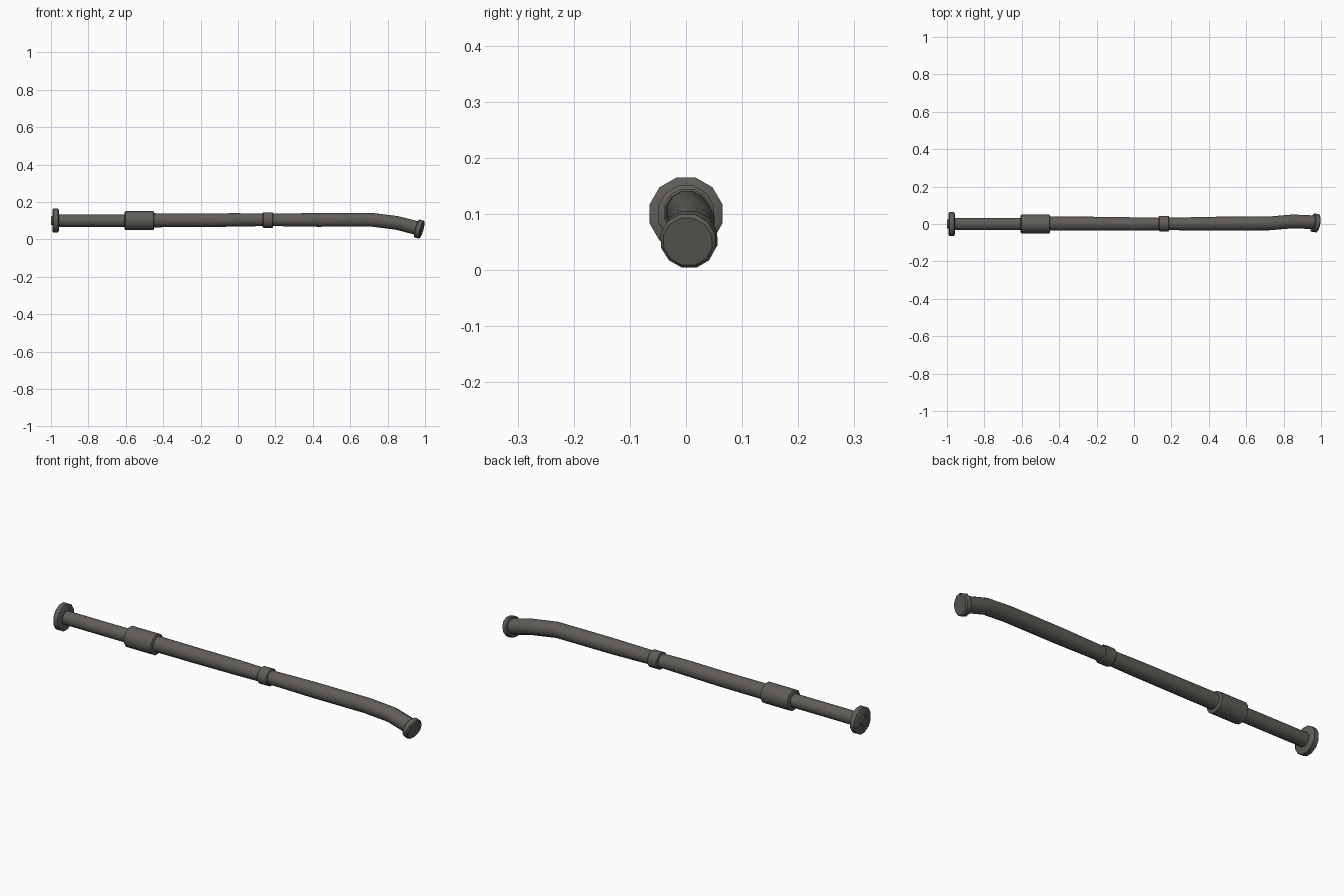
import bpy, bmesh, math
from mathutils import Vector

if "Cube" in bpy.data.objects:
    bpy.data.objects.remove(bpy.data.objects["Cube"])

metal = bpy.data.materials.new("dark grey metal")
metal.diffuse_color = (0.115, 0.108, 0.098, 1)
metal.use_nodes = True
metal.node_tree.nodes["Principled BSDF"].inputs["Base Color"].default_value = metal.diffuse_color
SIDES = 12


def sweep(name, stations, axis=None):
    """Skin 12-sided rings given as (x, y, z, radius), capped at both ends."""
    bm = bmesh.new()
    pts = [Vector(s[:3]) for s in stations]
    rings = []
    for i, s in enumerate(stations):
        t = axis or (pts[min(i + 1, len(pts) - 1)] - pts[max(i - 1, 0)])
        t = Vector(t).normalized()
        side = Vector((0, 0, 1)).cross(t).normalized()
        up = t.cross(side)
        ring = []
        for k in range(SIDES):
            a = 2 * math.pi * (k + 0.5) / SIDES
            ring.append(bm.verts.new(pts[i] + s[3] * (math.cos(a) * side + math.sin(a) * up)))
        rings.append(ring)
    for r0, r1 in zip(rings, rings[1:]):
        for k in range(SIDES):
            n = (k + 1) % SIDES
            bm.faces.new((r0[k], r0[n], r1[n], r1[k]))
    bm.faces.new(rings[0])
    bm.faces.new(rings[-1])
    bmesh.ops.recalc_face_normals(bm, faces=bm.faces)
    me = bpy.data.meshes.new(name)
    bm.to_mesh(me)
    bm.free()
    me.materials.append(metal)
    ob = bpy.data.objects.new(name, me)
    bpy.context.collection.objects.link(ob)
    bpy.ops.object.select_all(action='DESELECT')
    ob.select_set(True)
    bpy.context.view_layer.objects.active = ob
    bpy.ops.object.shade_smooth_by_angle(angle=math.radians(35))
    return ob


def straight(name, profile, y=0.0, z=0.1):
    """Turned part along x from (x, radius) pairs."""
    return sweep(name, [(x, y, z, r) for x, r in profile], Vector((1, 0, 0)))


# Left end: flange with a small raised hub, then the thin rod
straight("end_flange", [(-0.993, 0.058), (-0.987, 0.067), (-0.963, 0.067), (-0.958, 0.058)])
straight("flange_hub", [(-1.0, 0.024), (-0.98, 0.027)])
straight("thin_rod", [(-0.97, 0.034), (-0.55, 0.034)])

# Thick sleeve where the rod enters the main tube
straight("sleeve", [(-0.606, 0.046), (-0.602, 0.052), (-0.453, 0.052), (-0.449, 0.046)])

# Main tube, slightly waisted, bending down at the right end
sweep("bent_tube", [
    (-0.50, 0.002, 0.102, 0.039), (-0.20, 0.002, 0.102, 0.038),
    (0.00, 0.0, 0.104, 0.037), (0.16, 0.0, 0.104, 0.034),
    (0.42, 0.002, 0.104, 0.038), (0.72, 0.003, 0.104, 0.038),
    (0.85, 0.014, 0.088, 0.038), (0.965, 0.009, 0.058, 0.038)])

# Narrow ring around the middle
straight("middle_ring", [(0.132, 0.039), (0.136, 0.043), (0.184, 0.043), (0.188, 0.039)], 0.002, 0.103)

# Tilted cap on the bent end
d = Vector((0.95, -0.15, -0.27)).normalized()
c = Vector((0.972, 0.005, 0.054))
sweep("end_cap", [tuple(c + d * o) + (r,) for o, r in
                  [(-0.018, 0.046), (-0.014, 0.051), (0.008, 0.051), (0.013, 0.045)]], d)
